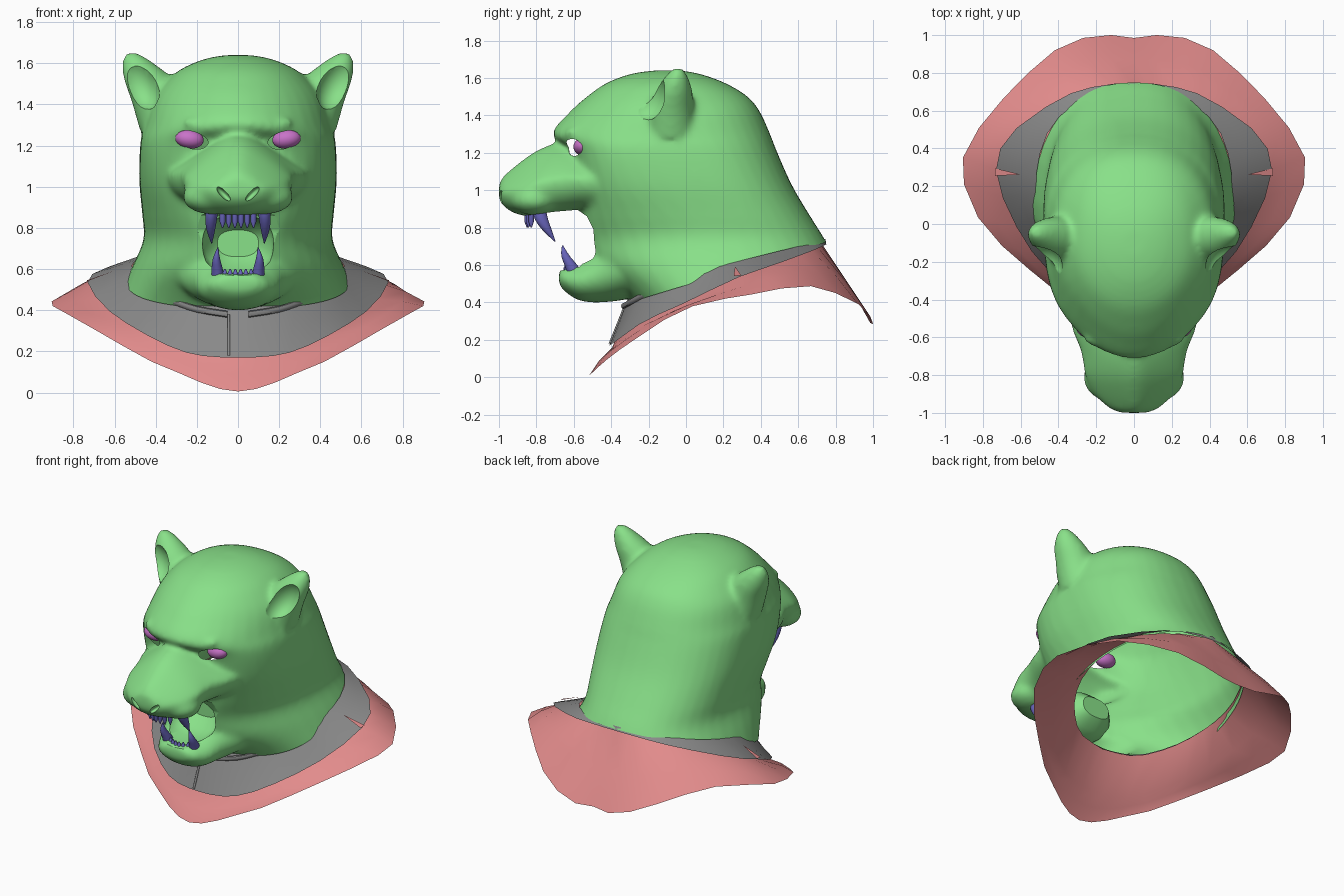
import bpy, bmesh, math
from mathutils import Matrix, Vector

if "Cube" in bpy.data.objects:
    bpy.data.objects.remove(bpy.data.objects["Cube"])


def material(name, rgb):
    m = bpy.data.materials.new(name)
    m.diffuse_color = (*rgb, 1)
    m.use_nodes = True
    m.node_tree.nodes["Principled BSDF"].inputs["Base Color"].default_value = m.diffuse_color
    return m


GREEN = material("green", (0.25, 0.75, 0.25))
GREY = material("grey", (0.25, 0.25, 0.25))
RED = material("soft red", (0.76, 0.26, 0.26))
BLUE = material("violet blue", (0.14, 0.13, 0.50))
PINK = material("magenta", (0.58, 0.17, 0.58))


def resample(rows, n):
    """Catmull-Rom through the rows, n evenly spaced samples."""
    out, last = [], len(rows) - 1
    for k in range(n):
        u = k / (n - 1) * last
        i = min(int(u), last - 1)
        t = u - i
        q = [rows[max(0, min(last, i + d))] for d in (-1, 0, 1, 2)]
        out.append([0.5 * (2 * b + (c - a) * t + (2 * a - 5 * b + 4 * c - d) * t * t
                           + (3 * b - a - 3 * c + d) * t ** 3) for a, b, c, d in zip(*q)])
    return out


def loft(bm, rings, caps=True):
    vs = [[bm.verts.new(p) for p in r] for r in rings]
    n = len(vs[0])
    for a, b in zip(vs, vs[1:]):
        for i in range(n):
            bm.faces.new((a[i], a[(i + 1) % n], b[(i + 1) % n], b[i]))
    if caps:
        bm.faces.new(vs[0][::-1])
        bm.faces.new(vs[-1])


def ellipsoid(bm, loc, size, tilt=0.0):
    mat = Matrix.Translation(loc) @ Matrix.Rotation(tilt, 4, 'Y') @ Matrix.Diagonal((*size, 1))
    bmesh.ops.create_uvsphere(bm, u_segments=24, v_segments=14, radius=1, matrix=mat)
    return mat


def make(name, bm, mat, angle=40):
    bmesh.ops.recalc_face_normals(bm, faces=bm.faces)
    me = bpy.data.meshes.new(name)
    bm.to_mesh(me)
    bm.free()
    ob = bpy.data.objects.new(name, me)
    bpy.context.collection.objects.link(ob)
    me.materials.append(mat)
    smooth(ob, angle)
    return ob


def smooth(ob, angle):
    bpy.ops.object.select_all(action='DESELECT')
    ob.select_set(True)
    bpy.context.view_layer.objects.active = ob
    bpy.ops.object.shade_smooth_by_angle(angle=math.radians(angle))


def apply(ob, kind, **props):
    mod = ob.modifiers.new(kind.lower(), kind)
    for k, v in props.items():
        setattr(mod, k, v)
    bpy.context.view_layer.objects.active = ob
    bpy.ops.object.modifier_apply(modifier=mod.name)


def spow(v, p):
    return math.copysign(abs(v) ** p, v)


TURN = [2 * math.pi * i / 40 for i in range(40)]


def skull_ring(z, front, mid, back, w, p):
    ring = []
    for t in TURN:
        c, s = math.cos(t), math.sin(t)
        if c >= 0:
            ring.append((w * spow(s, 0.88), mid + (back - mid) * spow(c, 0.88), z))
        else:
            ring.append((w * spow(s, p), mid + (mid - front) * spow(c, p), z))
    return ring


def snout_ring(y, lo, hi, w, taper=0.0, p=0.8):
    ring = []
    for t in TURN:
        c, s = spow(math.cos(t), p), spow(math.sin(t), p)
        ring.append((w * s * (1 - taper * max(0, c)), y, (lo + hi) / 2 + (hi - lo) / 2 * c))
    return ring


def flat_ring(x, y, z, rx, ry):
    return [(x + rx * math.sin(t), y + ry * math.cos(t), z) for t in TURN[::2]]


# Head: skull and neck, muzzle, jaw, ears and brows fused into one skin
bm = bmesh.new()
skull = [(0.28, -0.16, 0.22, 0.97, 0.64, 1), (0.45, -0.33, 0.22, 0.89, 0.58, 1),
         (0.60, -0.50, 0.22, 0.81, 0.52, 1.02), (0.74, -0.55, 0.18, 0.74, 0.46, 1),
         (0.86, -0.57, 0.15, 0.665, 0.465, 0.88), (1.03, -0.58, 0.08, 0.565, 0.48, 0.72),
         (1.21, -0.62, 0.0, 0.485, 0.475, 0.72), (1.30, -0.715, -0.05, 0.45, 0.455, 0.97),
         (1.42, -0.62, -0.08, 0.395, 0.42, 1.06), (1.50, -0.53, -0.1, 0.33, 0.36, 1.04),
         (1.57, -0.43, -0.1, 0.215, 0.28, 1), (1.62, -0.30, -0.1, 0.08, 0.165, 1),
         (1.64, -0.17, -0.1, -0.03, 0.06, 1)]
loft(bm, [skull_ring(*r) for r in resample(skull, 50)])
muzzle = [(-1.0, 0.95, 1.04, 0.08), (-0.97, 0.91, 1.08, 0.14), (-0.90, 0.87, 1.14, 0.21),
          (-0.80, 0.86, 1.21, 0.26), (-0.68, 0.87, 1.255, 0.28), (-0.55, 0.88, 1.25, 0.33),
          (-0.40, 0.86, 1.25, 0.36)]
loft(bm, [snout_ring(*r, 0.58, 0.9) for r in resample(muzzle, 25)])
jaw = [(-0.68, 0.50, 0.57, 0.09), (-0.65, 0.46, 0.59, 0.14), (-0.57, 0.41, 0.62, 0.19),
       (-0.46, 0.40, 0.70, 0.23), (-0.30, 0.42, 0.78, 0.32), (0.0, 0.50, 0.82, 0.42)]
loft(bm, [snout_ring(*r, 0, 1.0) for r in resample(jaw, 22)])
ellipsoid(bm, (0, -0.935, 1.025), (0.12, 0.065, 0.045))
for s in (-1, 1):
    ear = [(0.33, -0.08, 1.28, 0.15, 0.14), (0.385, -0.08, 1.42, 0.135, 0.125),
           (0.44, -0.065, 1.53, 0.118, 0.10), (0.492, -0.05, 1.61, 0.07, 0.06),
           (0.515, -0.045, 1.65, 0.03, 0.028)]
    loft(bm, [flat_ring(s * r[0], *r[1:]) for r in resample(ear, 14)])
    ellipsoid(bm, (s * 0.125, -0.81, 0.95), (0.145, 0.13, 0.085))
    ellipsoid(bm, (s * 0.15, -0.605, 1.285), (0.12, 0.055, 0.035), -s * 0.3)
head = make("head", bm, GREEN)
apply(head, 'REMESH', mode='VOXEL', voxel_size=0.016)
apply(head, 'SMOOTH', factor=0.5, iterations=12)


def carve(name, bm):
    cutter = make(name, bm, GREEN)
    apply(head, 'BOOLEAN', operation='DIFFERENCE', object=cutter, solver='EXACT')
    bpy.data.objects.remove(cutter)


# Eye openings, shallow ear cups and nostrils
bm = bmesh.new()
sockets = []
for s in (-1, 1):
    mat = ellipsoid(bm, (s * 0.224, -0.60, 1.228), (0.083, 0.095, 0.043), -s * 0.22)
    sockets.append(mat.inverted())
    ellipsoid(bm, (s * 0.49, -0.23, 1.51), (0.10, 0.13, 0.15), s * 0.45)
    ellipsoid(bm, (s * 0.07, -0.985, 0.965), (0.045, 0.035, 0.016), -s * 0.8)
carve("hollow_cutter", bm)

# Open mouth, cut right across
side = [(-0.92, 0.855), (-0.70, 0.885), (-0.58, 0.895), (-0.53, 0.86), (-0.495, 0.79),
        (-0.49, 0.72), (-0.515, 0.65), (-0.57, 0.59), (-0.72, 0.56), (-0.92, 0.56)]
bm = bmesh.new()
loft(bm, [[(x, y, z) for y, z in side] for x in (-0.6, 0.6)])
carve("mouth_cutter", bm)

# Throat pocket
bm = bmesh.new()
loft(bm, [snout_ring(*r) for r in ((-0.62, 0.57, 0.87, 0.15), (-0.50, 0.575, 0.86, 0.175),
                                   (-0.42, 0.60, 0.84, 0.16), (-0.36, 0.66, 0.79, 0.10))])
carve("throat_cutter", bm)

# Open the eye holes into the hollow head, and cut the slanted neck edge
bm = bmesh.new()
bm.from_mesh(head.data)
holes = [f for f in bm.faces
         if any(all(0.96 < (m @ v.co).length < 1.005 for v in f.verts) for m in sockets)]
bmesh.ops.delete(bm, geom=holes, context='FACES')
bmesh.ops.bisect_plane(bm, geom=bm.verts[:] + bm.edges[:] + bm.faces[:], plane_co=(0, -0.3, 0.40),
                       plane_no=Vector((0, -0.32, 1.045)).normalized(), clear_inner=True)
bm.to_mesh(head.data)
bm.free()
smooth(head, 40)

# Eyes
for s, tag in ((-1, "left"), (1, "right")):
    bm = bmesh.new()
    ellipsoid(bm, (s * 0.236, -0.552, 1.232), (0.07, 0.05, 0.046), -s * 0.15)
    make("eye_" + tag, bm, PINK)

# Fangs and small front teeth
bm = bmesh.new()
upper = [(0.125, -0.785, 0.90, 0.036), (0.13, -0.775, 0.85, 0.036), (0.132, -0.745, 0.79, 0.026),
         (0.128, -0.70, 0.725, 0.003)]
lower = [(0.095, -0.59, 0.54, 0.04), (0.10, -0.61, 0.59, 0.036), (0.105, -0.645, 0.65, 0.022),
         (0.098, -0.66, 0.705, 0.003)]
for s in (-1, 1):
    for fang in (upper, lower):
        loft(bm, [flat_ring(s * x, y, z, r * 0.8, r) for x, y, z, r in resample(fang, 9)])
for i in range(6):
    x = (i - 2.5) * 0.03
    bow = 4 * x * x
    loft(bm, [flat_ring(x, -0.85 + bow, z, r, r) for z, r in ((0.89, 0.014), (0.83, 0.014), (0.80, 0.003))])
    loft(bm, [flat_ring(x * 0.85, -0.645 + bow, z, r, r) for z, r in ((0.55, 0.012), (0.58, 0.012), (0.60, 0.003))])
make("teeth", bm, BLUE)

# Collar rings: half outlines from front to back, mirrored
NECK = [(0, -0.31, 0.42), (0.22, -0.26, 0.43), (0.39, -0.12, 0.49), (0.49, 0.06, 0.56),
        (0.515, 0.28, 0.62), (0.435, 0.52, 0.68), (0.24, 0.68, 0.72), (0, 0.745, 0.74)]
EDGE = [(0, -0.41, 0.17), (0.15, -0.40, 0.175), (0.30, -0.35, 0.21), (0.48, -0.22, 0.30),
        (0.63, 0.0, 0.40), (0.73, 0.27, 0.53), (0.66, 0.47, 0.60), (0.40, 0.66, 0.67),
        (0.20, 0.73, 0.70), (0, 0.75, 0.71)]
RIM = [(0, -0.52, 0.005), (0.12, -0.50, 0.025), (0.25, -0.44, 0.08), (0.42, -0.35, 0.15),
       (0.60, -0.20, 0.25), (0.79, -0.02, 0.36), (0.90, 0.21, 0.42), (0.89, 0.40, 0.45),
       (0.73, 0.62, 0.49), (0.56, 0.80, 0.45), (0.37, 0.95, 0.37), (0.17, 1.0, 0.29), (0, 0.985, 0.29)]


def full(half):
    r = resample(half, 17)
    return r + [(-x, y, z) for x, y, z in r[-2:0:-1]]


def blend(a, b, t):
    return [tuple(p + (q - p) * t for p, q in zip(u, v)) for u, v in zip(a, b)]


def shrink(ring):
    return [(x * 0.975, (y - 0.2) * 0.975 + 0.2, z - 0.012) for x, y, z in ring]


neck, edge, rim = full(NECK), full(EDGE), full(RIM)
bm = bmesh.new()
loft(bm, [neck, blend(neck, edge, 0.5), edge], caps=False)
make("inner_collar", bm, GREY, 60)
bm = bmesh.new()
loft(bm, [shrink(neck), shrink(edge), blend(edge, rim, 0.5), rim], caps=False)
make("outer_collar", bm, RED, 60)

# Slim side notches showing the outer collar through the inner one
bm = bmesh.new()
for s in (-1, 1):
    bm.faces.new([bm.verts.new((s * x, y, z)) for x, y, z in
                  ((0.735, 0.295, 0.545), (0.60, 0.262, 0.592), (0.735, 0.255, 0.54))])
make("collar_notches", bm, RED)

# Raised folds on the front of the inner collar
bm = bmesh.new()
fold = resample([(0.05, -0.335, 0.38), (0.2, -0.29, 0.405), (0.32, -0.215, 0.445), (0.43, -0.115, 0.48)], 10)
for s in (-1, 1):
    loft(bm, [[(s * x, y + 0.012 * math.cos(t), z + 0.016 * math.sin(t)) for t in TURN[::5]]
              for x, y, z in fold])
loft(bm, [flat_ring(-0.045, y, z, 0.007, 0.009) for y, z in ((-0.405, 0.18), (-0.36, 0.29), (-0.325, 0.38))])
make("collar_folds", bm, GREY)
